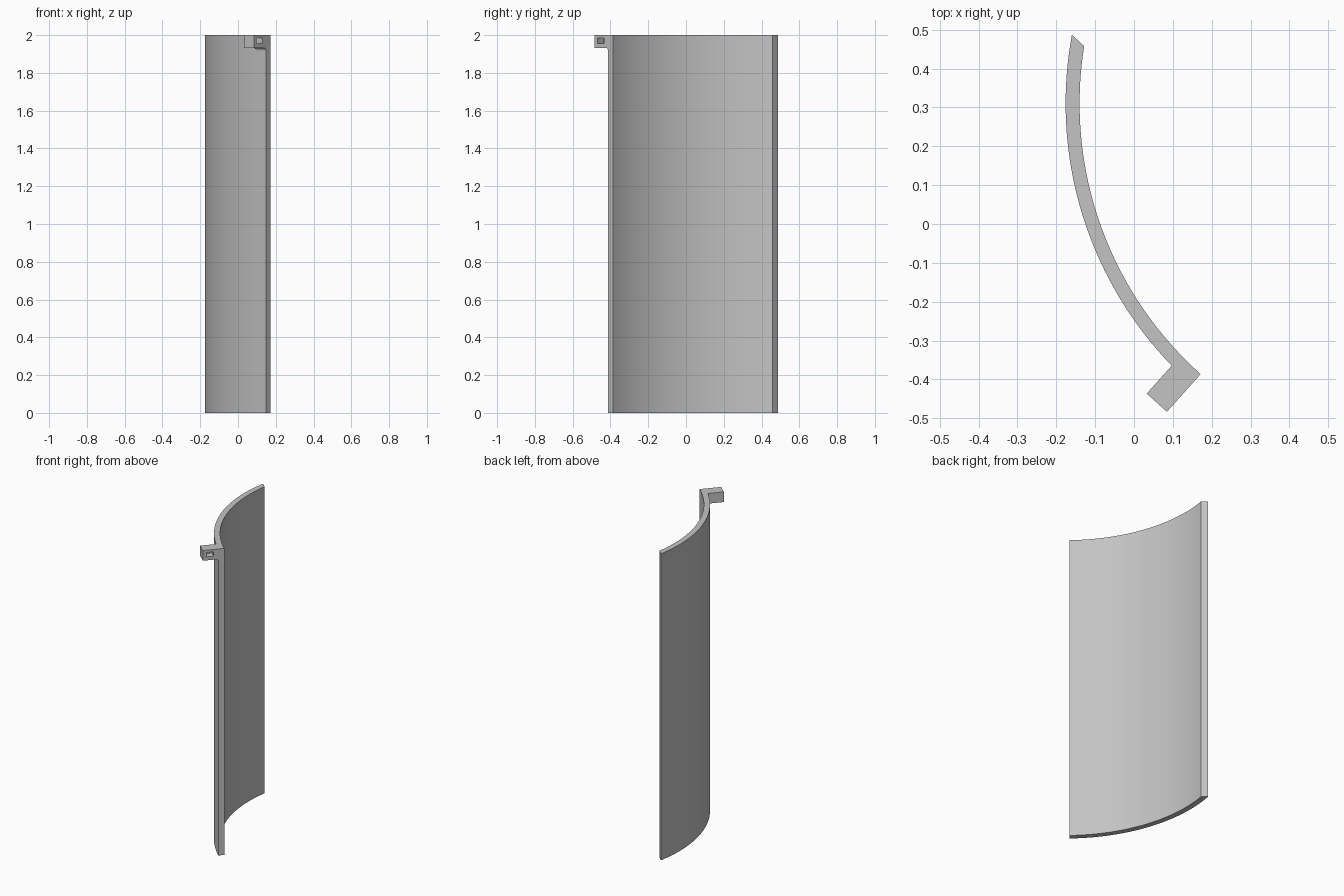
import bpy, bmesh
from math import sin, cos, radians, pi
from mathutils import Vector

cube = bpy.data.objects.get("Cube")
if cube:
    bpy.data.objects.remove(cube, do_unlink=True)

grey = bpy.data.materials.new("plain grey")
grey.use_nodes = True
colour = (0.55, 0.55, 0.55, 1)
grey.diffuse_color = colour
grey.node_tree.nodes["Principled BSDF"].inputs["Base Color"].default_value = colour

HEIGHT = 2.0
CENTRE = Vector((0.794, 0.31, 0))
R_IN, R_OUT = 0.934, 0.970
END = radians(228.2)
OUT = Vector((cos(END), sin(END), 0))       # radial direction at the tab end
ALONG = Vector((-sin(END), cos(END), 0))    # direction the end face points
CORNER = CENTRE + OUT * R_IN                # inner corner of the end face
UP = Vector((0, 0, 1))


def prism(name, points, sweep):
    """Extrude a flat outline along a vector into a closed solid."""
    bm = bmesh.new()
    face = bm.faces.new([bm.verts.new(p) for p in points])
    new = bmesh.ops.extrude_face_region(bm, geom=[face], use_keep_orig=True)["geom"]
    bmesh.ops.translate(bm, vec=sweep, verts=[v for v in new if isinstance(v, bmesh.types.BMVert)])
    bmesh.ops.recalc_face_normals(bm, faces=bm.faces)
    mesh = bpy.data.meshes.new(name)
    bm.to_mesh(mesh)
    bm.free()
    mesh.materials.append(grey)
    obj = bpy.data.objects.new(name, mesh)
    bpy.context.collection.objects.link(obj)
    return obj


def smooth(obj):
    bpy.ops.object.select_all(action='DESELECT')
    obj.select_set(True)
    bpy.context.view_layer.objects.active = obj
    bpy.ops.object.shade_smooth_by_angle(angle=radians(30))


def arc(radius, start, steps=40):
    angles = [start + (END - start) * i / steps for i in range(steps + 1)]
    return [CENTRE + radius * Vector((cos(a), sin(a), 0)) for a in angles]


# Curved panel, its far end cut at a slant
outer = arc(R_OUT, radians(169.5))
inner = arc(R_IN, radians(170.9))
panel = prism("curved_panel", outer + inner[::-1], UP * HEIGHT)


# Tab at the top corner, with a fillet where it meets the panel
def on_end(u, z):
    return CORNER + OUT * u + UP * z


TIP, BOTTOM, FILLET, ROOT = 0.130, 1.933, 0.016, 0.032
WALL = R_OUT - R_IN
outline = [on_end(ROOT, HEIGHT), on_end(TIP, HEIGHT), on_end(TIP, BOTTOM)]
for i in range(7):
    a = pi / 2 * i / 6
    outline.append(on_end(WALL + FILLET * (1 - sin(a)), BOTTOM - FILLET * (1 - cos(a))))
outline.append(on_end(ROOT, BOTTOM - FILLET))
tab = prism("tab", outline, ALONG * -0.070)

# Blind rectangular pocket in the tab
corners = [(0.064, 1.956), (0.109, 1.956), (0.109, 1.984), (0.064, 1.984)]
cutter = prism("pocket_cutter", [on_end(u, z) + ALONG * 0.02 for u, z in corners], ALONG * -0.065)
cutter.hide_render = True
cut = tab.modifiers.new("pocket", 'BOOLEAN')
cut.operation = 'DIFFERENCE'
cut.solver = 'EXACT'
cut.object = cutter
bpy.context.view_layer.objects.active = tab
bpy.ops.object.modifier_apply(modifier=cut.name)
bpy.data.objects.remove(cutter, do_unlink=True)

for part in (panel, tab):
    smooth(part)
